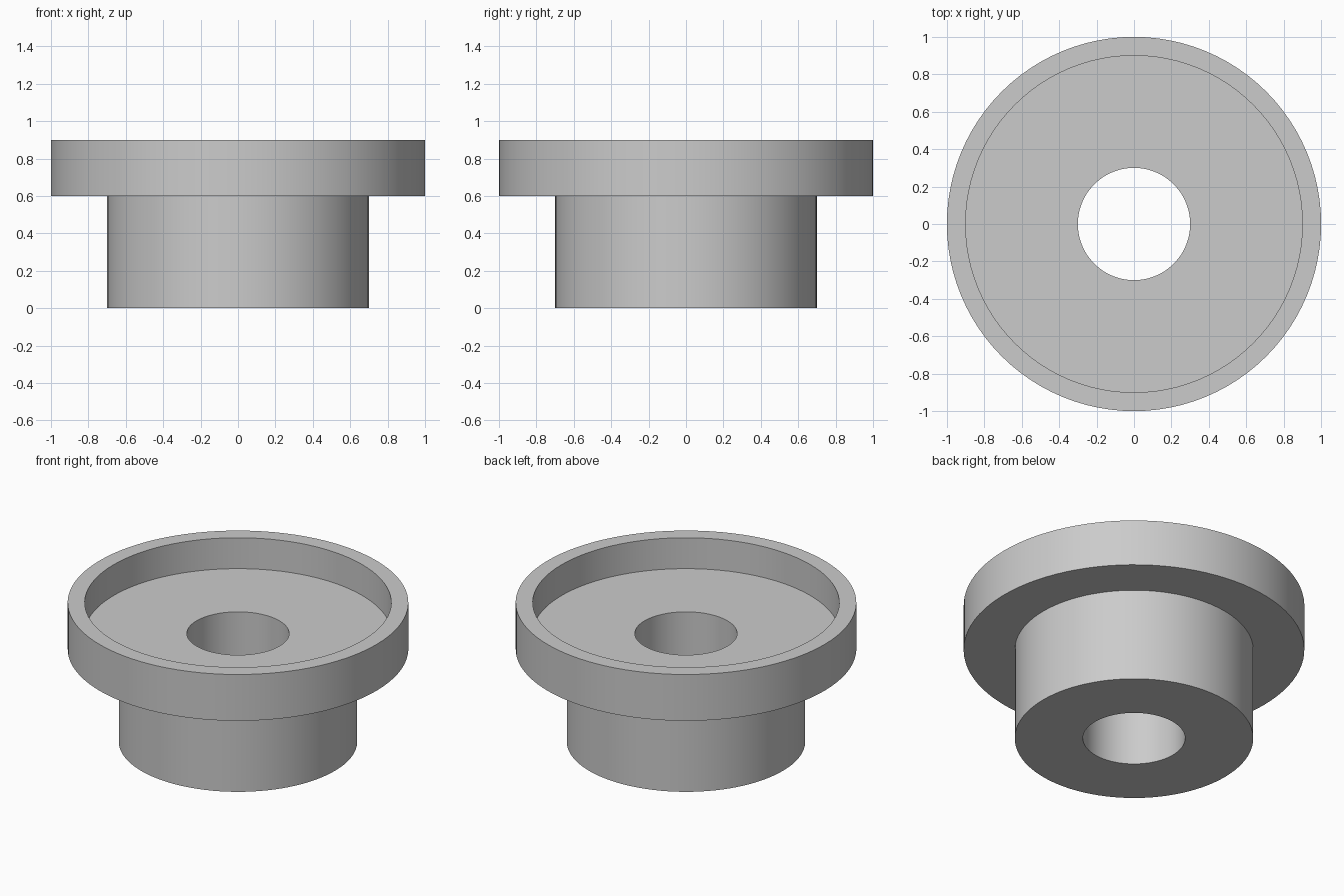
import bpy
import bmesh
import math

cube = bpy.data.objects.get("Cube")
if cube:
    bpy.data.objects.remove(cube, do_unlink=True)

SEGMENTS = 96

# Plain grey material
grey = bpy.data.materials.new("plain grey")
grey.use_nodes = True
colour = (0.6, 0.6, 0.6, 1)
grey.diffuse_color = colour
grey.node_tree.nodes["Principled BSDF"].inputs["Base Color"].default_value = colour


def lathe(name, profile):
    """Revolve a closed (radius, height) profile around z."""
    bm = bmesh.new()
    rings = []
    for r, z in profile:
        rings.append([bm.verts.new((r * math.cos(a), r * math.sin(a), z))
                      for a in (math.tau * i / SEGMENTS for i in range(SEGMENTS))])
    for ring, following in zip(rings, rings[1:] + rings[:1]):
        for i in range(SEGMENTS):
            j = (i + 1) % SEGMENTS
            bm.faces.new((ring[i], ring[j], following[j], following[i]))
    bmesh.ops.recalc_face_normals(bm, faces=bm.faces)
    mesh = bpy.data.meshes.new(name)
    bm.to_mesh(mesh)
    bm.free()
    mesh.materials.append(grey)
    obj = bpy.data.objects.new(name, mesh)
    bpy.context.collection.objects.link(obj)
    return obj


# Hub, flange, raised rim, recessed floor and through bore in one section
bushing = lathe("flanged_bushing", [
    (0.3, 0), (0.7, 0),        # hub underside
    (0.7, 0.6), (1, 0.6),      # hub wall and flange underside
    (1, 0.9), (0.9, 0.9),      # flange wall and rim
    (0.9, 0.7), (0.3, 0.7),    # recess wall and floor
])

bpy.ops.object.select_all(action="DESELECT")
bushing.select_set(True)
bpy.context.view_layer.objects.active = bushing
bpy.ops.object.shade_smooth_by_angle(angle=math.radians(30))
